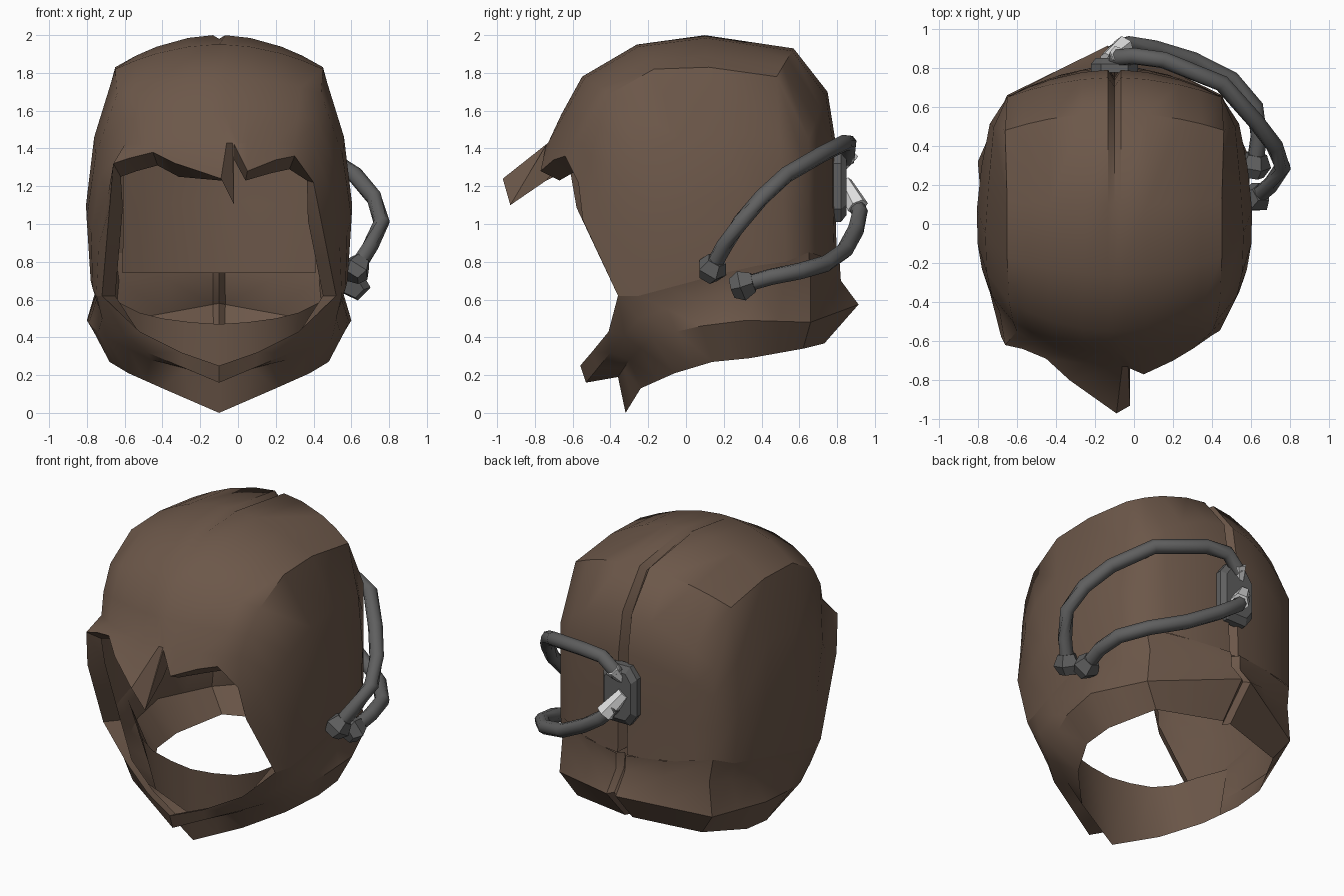
import bpy, bmesh, math
from mathutils import Vector

if "Cube" in bpy.data.objects:
    bpy.data.objects.remove(bpy.data.objects["Cube"])

CX = -0.1  # centre line of the hood


def material(name, rgb):
    m = bpy.data.materials.new(name)
    m.diffuse_color = (*rgb, 1)
    m.use_nodes = True
    m.node_tree.nodes["Principled BSDF"].inputs["Base Color"].default_value = m.diffuse_color
    return m


BROWN = material("brown_leather", (0.15, 0.096, 0.067))
GREY = material("dark_grey_rubber", (0.115, 0.115, 0.115))
LIGHT = material("light_metal", (0.75, 0.75, 0.75))


def finish(bm, name, mat, angle=35):
    bmesh.ops.remove_doubles(bm, verts=bm.verts, dist=0.0005)
    bmesh.ops.recalc_face_normals(bm, faces=bm.faces)
    me = bpy.data.meshes.new(name)
    bm.to_mesh(me)
    bm.free()
    me.materials.append(mat)
    ob = bpy.data.objects.new(name, me)
    bpy.context.collection.objects.link(ob)
    bpy.ops.object.select_all(action='DESELECT')
    ob.select_set(True)
    bpy.context.view_layer.objects.active = ob
    bpy.ops.object.shade_smooth_by_angle(angle=math.radians(angle))
    return ob


def add_grid(bm, rows):
    vs = [[bm.verts.new(p) for p in r] for r in rows]
    for a, b in zip(vs, vs[1:]):
        for i in range(len(a) - 1):
            bm.faces.new((a[i], a[i + 1], b[i + 1], b[i]))


def place(p, side):
    return Vector((CX + side * p[0], p[1], p[2]))


# ragged brow edge, left to right
BROW = [(-.66, -.62, 1.32), (-.57, -.64, 1.35), (-.45, -.69, 1.38), (-.33, -.8, 1.32),
        (-.09, -.97, 1.24), (-.02, -.93, 1.1), (-.02, -.74, 1.42), (.05, -.77, 1.28),
        (.2, -.7, 1.34), (.3, -.64, 1.36), (.4, -.57, 1.22)]
U = [-1, -.8, -.6, -.3, -.06, 0, .06, .3, .6, .8, 1]
# stations over the crown: centre y, z, edge y, z, half width
STATIONS = [(-.73, 1.43, -.55, 1.42, .50), (-.66, 1.58, -.5, 1.55, .52),
            (-.55, 1.78, -.4, 1.69, .54), (-.26, 1.95, -.17, 1.82, .55),
            (.1, 2.0, .12, 1.83, .55), (.57, 1.93, .48, 1.78, .56),
            (.75, 1.7, .65, 1.45, .55), (.79, 1.45, .65, 1.25, .55),
            (.79, 1.12, .65, 1.05, .55), (.8, .8, .65, .85, .55)]
# lower border of the dome: chin, side, nape (half)
BASE = [(0, -.56, .25), (.2, -.50, .32), (.42, -.41, .43),
        (.62, -.36, .62), (.65, -.25, .62), (.67, -.1, .66), (.68, .05, .7),
        (.68, .2, .74), (.66, .38, .78), (.62, .53, .8), (.55, .65, .85),
        (.28, .763, .8125), (0, .82, .8)]

# hood crown with rear seam groove
hood = bmesh.new()
rows = [[Vector(p) for p in BROW]]
lining = []
for n, (cy, cz, ey, ez, w) in enumerate(STATIONS):
    row = []
    for u in U:
        p = Vector((CX + w * u, cy + (ey - cy) * u * u, cz + (ez - cz) * u * u))
        if n == 0 and abs(u) < .1:
            p.x += .07
        if u == 0 and n > 3:
            p += (Vector((CX, 0, 1.2)) - p).normalized() * min(.055, .02 * (n - 3))
        row.append(p)
    rows.append(row)
    # smooth lining behind the seam
    if n > 2:
        depth = min(.06, .025 * (n - 3)) + .005
        low = n == len(STATIONS) - 1
        line = []
        for u in U[:5] + U[6:]:
            p = Vector((CX + w * u, cy + (ey - cy) * u * u, cz + (ez - cz) * u * u))
            p += (Vector((CX, 0, 1.2)) - p).normalized() * depth
            if low:
                p.z = .74
            line.append(p)
        lining.append(line)
add_grid(hood, rows)

# side panels
fronts = {}
for side in (-1, 1):
    col = 0 if side < 0 else -1
    edge = [r[col] for r in rows]
    grid = []
    for j in range(4):
        t = j / 3
        line = []
        for k in range(8):
            if k == 7:
                line.append(edge[7 + j])
                continue
            p = edge[k].lerp(place(BASE[3 + k], side), t)
            bulge = math.sin(math.pi * t)
            p.x += side * .08 * bulge * math.sin(math.pi * k / 7) ** .7
            if k == 0:
                p.y -= .08 * bulge * (1 - t)
            line.append(p)
        grid.append(line)
    add_grid(hood, grid)
    fronts[side] = [g[0] for g in grid]
finish(hood, "hood", BROWN, 44)
inside = bmesh.new()
add_grid(inside, lining)
finish(inside, "hood_back_lining", BROWN, 60)

# turned-in rim around the face opening
rim = bmesh.new()
inner = [Vector((CX + (p.x - CX) * .93, max(p.y + .1, -.74), max(p.z - .07, 1.23))) for p in rows[0]]
add_grid(rim, [rows[0], inner])
for side in (-1, 1):
    f = fronts[side]
    turned = [p + Vector((-side * .07, .08, 0)) for p in f]
    turned[0] = inner[0 if side < 0 else -1]
    chin = [place(p, side) for p in BASE[2::-1]]
    add_grid(rim, [f + chin, turned + [p + Vector((0, .06, -.01)) for p in chin]])
finish(rim, "face_opening_rim", BROWN)

# neck wrap: fold, crease and bottom hem (half, front to back)
WRAP = [
    [(0, -.53, .16), (.38, -.40, .32), (.62, -.25, .5), (.65, .05, .6),
     (.65, .38, .66), (.53, .66, .7), (0, .83, .7)],
    [(0, -.36, .19), (.36, -.3, .28), (.6, -.18, .4), (.68, .08, .46),
     (.70, .32, .49), (.55, .66, .48), (0, .93, .58)],
    [(0, -.32, 0), (.3, -.24, .13), (.48, -.06, .21), (.58, .14, .27),
     (.58, .34, .29), (.45, .62, .34), (0, .74, .37)]]
# top edge of the front scarf sheet inside the opening (half)
SCARF = [(0, -.34, .47), (.15, -.33, .48), (.3, -.31, .50), (.42, -.25, .53),
         (.52, -.16, .58), (.66, -.05, .64)]


def seamed(ring):
    """Replace the rear centre point by a groove shoulder and an inset point."""
    a, b = ring[-2], ring[-1]
    return ring[:-1] + [b.lerp(a, .12), b + Vector((0, -.05, 0))]


wrap = bmesh.new()
scarf = bmesh.new()
for side in (-1, 1):
    rings = [seamed([place(p, side) for p in BASE])]
    for ring in WRAP:
        pts = [place(p, side) for p in ring]
        full = [pts[0]]
        for a, b in zip(pts, pts[1:]):
            full += [(a + b) / 2, b]
        rings.append(seamed(full))
    add_grid(wrap, rings)
    add_grid(scarf, [rings[-1][:6], [place(p, side) for p in SCARF]])
finish(wrap, "neck_wrap", BROWN)
finish(scarf, "chin_scarf", BROWN)


def tube(name, pts, radii, mat, sides=8, angle=50):
    """Capped tube along a path with one radius per point."""
    bm = bmesh.new()
    pts = [Vector(p) for p in pts]
    loops = []
    for i, p in enumerate(pts):
        d = (pts[min(i + 1, len(pts) - 1)] - pts[max(i - 1, 0)]).normalized()
        a = d.cross(Vector((.15, .1, 1))).normalized()
        b = d.cross(a)
        loops.append([bm.verts.new(p + radii[i] * (a * math.cos(q) + b * math.sin(q)))
                      for q in (2 * math.pi * (s + .5) / sides for s in range(sides))])
    for a, b in zip(loops, loops[1:]):
        for s in range(sides):
            bm.faces.new((a[s], a[(s + 1) % sides], b[(s + 1) % sides], b[s]))
    bm.faces.new(loops[0])
    bm.faces.new(loops[-1])
    return finish(bm, name, mat, angle)


# hoses
UPPER = [(-.1, .85, 1.34), (0, .86, 1.43), (.15, .84, 1.43), (.45, .72, 1.37), (.62, .53, 1.26),
         (.72, .4, 1.14), (.76, .29, 1.01), (.7, .2, .88), (.63, .14, .77)]
LOWER = [(-.1, .88, 1.14), (-.03, .92, 1.06), (.1, .9, .97), (.3, .84, .86), (.5, .74, .79),
         (.62, .6, .75), (.64, .45, .72), (.62, .31, .68)]
for name, path in (("upper_hose", UPPER), ("lower_hose", LOWER)):
    tube(name, path, [.044] * len(path), GREY)
    # hose end plug
    end, prev = Vector(path[-1]), Vector(path[-2])
    d = (end - prev).normalized()
    tube(name + "_plug", [end - d * .05, end + d * .015, end + d * .07], [.055, .085, .055],
         GREY, 5, 20)

# light hose connectors
tube("lower_connector", [(-.14, .84, 1.22), (-.05, .91, 1.09)], [.04, .058], LIGHT, 6, 20)
tube("upper_connector", [(-.12, .83, 1.30), (-.08, .87, 1.37)], [.025, .047], LIGHT, 6, 20)

# octagonal back plate with bevelled face
plate = bmesh.new()
OUT = [(-.07, -.19), (.07, -.19), (.12, -.12), (.12, .12), (.07, .19), (-.07, .19), (-.12, .12), (-.12, -.12)]
layers = [[plate.verts.new((CX + x * s, y, 1.2 + z * s)) for x, z in OUT]
          for y, s in ((.775, 1), (.82, 1), (.85, .8))]
for a, b in zip(layers, layers[1:]):
    for i in range(8):
        plate.faces.new((a[i], a[(i + 1) % 8], b[(i + 1) % 8], b[i]))
plate.faces.new(layers[0])
plate.faces.new(layers[-1])
finish(plate, "back_plate", GREY, 15)
